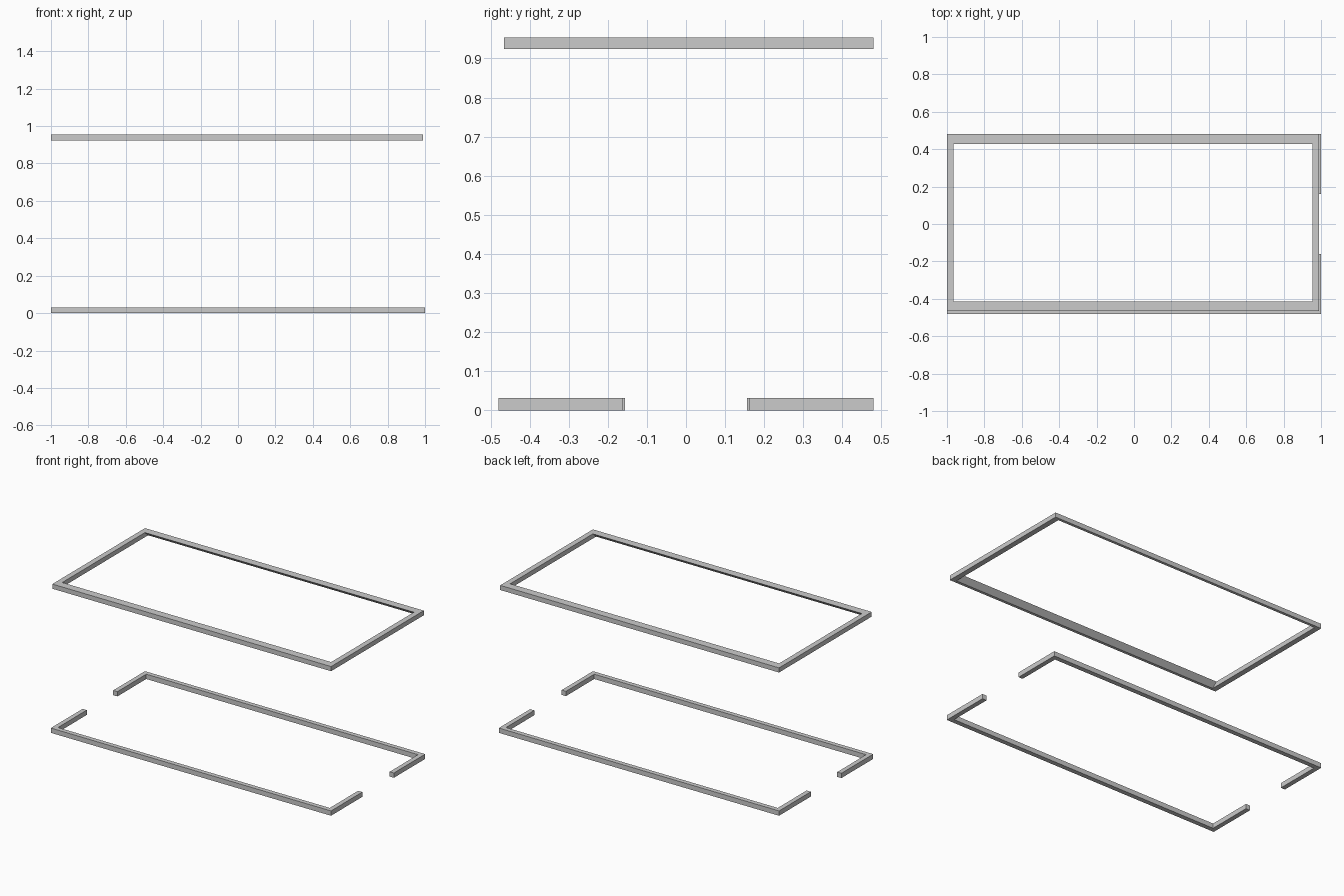
import bpy

if "Cube" in bpy.data.objects:
    bpy.data.objects.remove(bpy.data.objects["Cube"])


def prism(name, axis, start, end, profile):
    """Extrude a (horizontal, z) profile along the x or y axis."""
    verts = []
    for t in (start, end):
        for h, z in profile:
            verts.append((t, h, z) if axis == 'x' else (h, t, z))
    n = len(profile)
    faces = [tuple(range(n)), tuple(range(2 * n - 1, n - 1, -1))]
    faces += [(i, n + i, n + (i + 1) % n, (i + 1) % n) for i in range(n)]
    mesh = bpy.data.meshes.new(name)
    mesh.from_pydata(verts, [], faces)
    obj = bpy.data.objects.new(name, mesh)
    bpy.context.collection.objects.link(obj)
    # consistent outward normals
    import bmesh
    bm = bmesh.new()
    bm.from_mesh(mesh)
    bmesh.ops.recalc_face_normals(bm, faces=bm.faces)
    bm.to_mesh(mesh)
    bm.free()
    return obj


def rect(a, b, z0, z1):
    return [(a, z0), (b, z0), (b, z1), (a, z1)]


# Ceiling trim: long sides have an undercut inner face
Z0, Z1 = 0.924, 0.954
for name, outer, inward in (("front", -0.465, 1), ("back", 0.48, -1)):
    prism("ceiling_trim_" + name, 'x', -1.0, 0.99,
          [(outer, Z0), (outer + inward * 0.018, Z0),
           (outer + inward * 0.051, Z1), (outer, Z1)])

# Ceiling trim: short sides
for name, a, b in (("left", -1.0, -0.965), ("right", 0.955, 0.99)):
    prism("ceiling_trim_" + name, 'y', -0.447, 0.462, rect(a, b, Z0, Z1))

# Baseboards: two long runs with short returns, leaving a doorway at each end
H, T = 0.031, 0.03
for name, s in (("front", -1), ("back", 1)):
    prism("baseboard_" + name, 'x', -1.0, 1.0, rect(s * 0.48, s * (0.48 - T), 0, H))
    for side, d, end in (("left", -1, 0.156), ("right", 1, 0.161)):
        prism("baseboard_return_%s_%s" % (name, side), 'y', s * (0.48 - T), s * end,
              rect(d * 1.0, d * (1.0 - T), 0, H))
